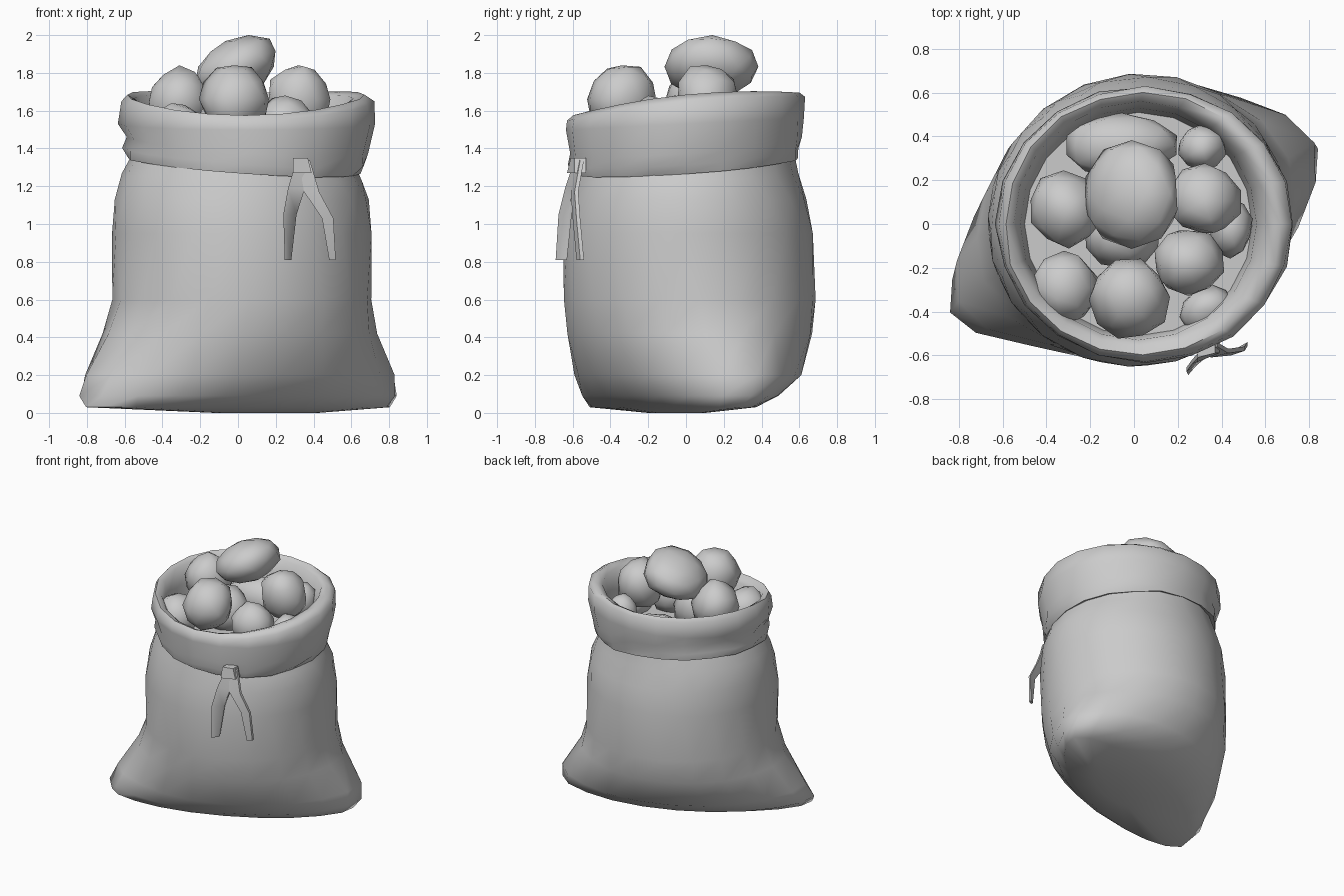
import bpy, bmesh, math, random
from mathutils import Vector, Euler

if "Cube" in bpy.data.objects:
    bpy.data.objects.remove(bpy.data.objects["Cube"])

random.seed(4)
N = 20


def finish(name, bm, angle=60):
    bmesh.ops.recalc_face_normals(bm, faces=bm.faces[:])
    me = bpy.data.meshes.new(name)
    bm.to_mesh(me)
    bm.free()
    ob = bpy.data.objects.new(name, me)
    bpy.context.collection.objects.link(ob)
    bpy.ops.object.select_all(action='DESELECT')
    ob.select_set(True)
    bpy.context.view_layer.objects.active = ob
    bpy.ops.object.shade_smooth_by_angle(angle=math.radians(angle))
    return ob


def loft(name, rings, cap_start=False, cap_end=False):
    bm = bmesh.new()
    loops = [[bm.verts.new(p) for p in r] for r in rings]
    n = len(rings[0])
    for a, b in zip(loops, loops[1:]):
        for i in range(n):
            j = (i + 1) % n
            bm.faces.new((a[i], a[j], b[j], b[i]))
    if cap_start:
        bm.faces.new(loops[0])
    if cap_end:
        bm.faces.new(loops[-1])
    return finish(name, bm)


def oval(z, cx, cy, a, b, rot, ear=0.0, tilt=(0, 0), saddle=0.0, wrinkle=0.0):
    """Rotated oval ring with optional pulled-out corners, slope and wrinkles."""
    r, pts = math.radians(rot), []
    for i in range(N):
        t = 2 * math.pi * i / N
        c, s = math.cos(t), math.sin(t)
        k = 1 + random.uniform(-wrinkle, wrinkle)
        u, v = (a * c + ear * c ** 9) * k, b * s * k
        x = cx + u * math.cos(r) - v * math.sin(r)
        y = cy + u * math.sin(r) + v * math.cos(r)
        pts.append((x, y, z + tilt[0] * x + tilt[1] * y
                    + saddle * math.cos(2 * (t + r))))
    return pts


# Sack body: pinched pillow base rising to a round neck
body = [
    oval(0.00, 0.15, -0.05, 0.30, 0.10, 24),
    oval(0.03, 0.00, -0.07, 0.82, 0.31, 24, 0.06),
    oval(0.09, 0.00, -0.03, 0.84, 0.43, 24, 0.08),
    oval(0.20, 0.01, 0.01, 0.81, 0.55, 24, 0.08),
    oval(0.42, 0.01, 0.02, 0.72, 0.64, 22, 0.03),
    oval(0.60, 0.02, 0.02, 0.69, 0.665, 22),
    oval(0.95, 0.02, 0.01, 0.69, 0.66, 15),
    oval(1.13, 0.02, 0.01, 0.675, 0.63, 5),
    oval(1.25, 0.02, 0.00, 0.635, 0.595, 0, tilt=(-.03, .03)),
    oval(1.36, 0.03, 0.00, 0.58, 0.57, 0, tilt=(-.05, .05)),
]
loft("sack_body", body, cap_start=True)

# Rolled cuff: hem, outer wall, rim, then the inner lining
low, high = (-.07, .07), (0, .10)
cuff = [
    oval(1.33, 0.03, 0.00, 0.57, 0.565, 0, tilt=low),
    oval(1.31, 0.03, 0.00, 0.62, 0.60, 0, tilt=low, wrinkle=.02),
    oval(1.36, 0.04, 0.00, 0.635, 0.61, 0, tilt=low, wrinkle=.03),
    oval(1.42, 0.05, 0.00, 0.635, 0.615, 0, tilt=low, wrinkle=.01),
    oval(1.53, 0.05, 0.00, 0.68, 0.63, 0, tilt=(0, .05), wrinkle=.01),
    oval(1.63, 0.05, 0.00, 0.67, 0.625, 0, tilt=high, saddle=.02, wrinkle=.01),
    oval(1.66, 0.04, 0.00, 0.63, 0.60, 0, tilt=high, saddle=.025, wrinkle=.01),
    oval(1.64, 0.03, 0.00, 0.58, 0.56, 0, tilt=high, saddle=.025),
    oval(1.54, 0.02, 0.00, 0.54, 0.53, 0),
    oval(1.38, 0.02, 0.00, 0.52, 0.51, 0),
]
loft("sack_cuff", cuff, cap_end=True)


# Two ribbon tails hanging from a small knot
def ribbon(name, pts, thick=0.02):
    rings = []
    for x, y, z, w, dy in pts:
        h, t = w / 2, thick / 2
        rings.append([(x - h, y - dy - t, z), (x + h, y + dy - t, z),
                      (x + h, y + dy + t, z), (x - h, y - dy + t, z)])
    return loft(name, rings, True, True)


ribbon("tie_tail_left", [(.34, -.57, 1.34, .06, .01), (.31, -.61, 1.19, .09, .02),
                         (.275, -.64, 1.05, .07, .025), (.265, -.66, .81, .035, .02)])
ribbon("tie_tail_right", [(.35, -.56, 1.34, .06, .01), (.39, -.59, 1.17, .08, .01),
                          (.475, -.58, 1.03, .06, .01), (.50, -.56, .81, .035, .01)])
ribbon("tie_knot", [(.33, -.57, 1.35, .08, .01), (.34, -.58, 1.27, .10, .02)], 0.06)


# Lumpy contents: centre x, y, top height, half sizes, tilt
def lump(name, x, y, top, size, rot=(0, 0, 0)):
    bm = bmesh.new()
    bmesh.ops.create_icosphere(bm, subdivisions=2, radius=1)
    m = Euler([math.radians(a) for a in rot]).to_matrix()
    for v in bm.verts:
        p = v.co * random.uniform(.94, 1.08)
        v.co = m @ Vector(p[i] * size[i] for i in range(3))
    dz = top - max(v.co.z for v in bm.verts)
    bmesh.ops.translate(bm, vec=(x, y, dz), verts=bm.verts[:])
    finish(name, bm, 50)


lumps = [
    (-.01, .14, 2.00, (.23, .24, .15), (0, -22, 0)),
    (-.02, -.34, 1.84, (.18, .18, .19), (0, 0, 20)),
    (-.31, .07, 1.84, (.17, .17, .18), (0, 0, 40)),
    (.32, .11, 1.84, (.16, .17, .19), (0, 0, 70)),
    (.25, -.17, 1.68, (.16, .15, .17), (10, 0, 0)),
    (.31, .35, 1.66, (.11, .10, .14), (0, 0, 0)),
    (-.32, -.29, 1.64, (.16, .16, .16), (0, 15, 0)),
    (.33, -.39, 1.52, (.13, .10, .12), (0, 0, 30)),
    (-.05, -.06, 1.68, (.17, .15, .18), (0, 0, 0)),
    (-.06, .36, 1.60, (.26, .14, .15), (0, 0, 0)),
    (.44, -.02, 1.58, (.10, .13, .13), (0, 0, 0)),
]
for i, spec in enumerate(lumps):
    lump(f"potato_{i + 1}", *spec)
